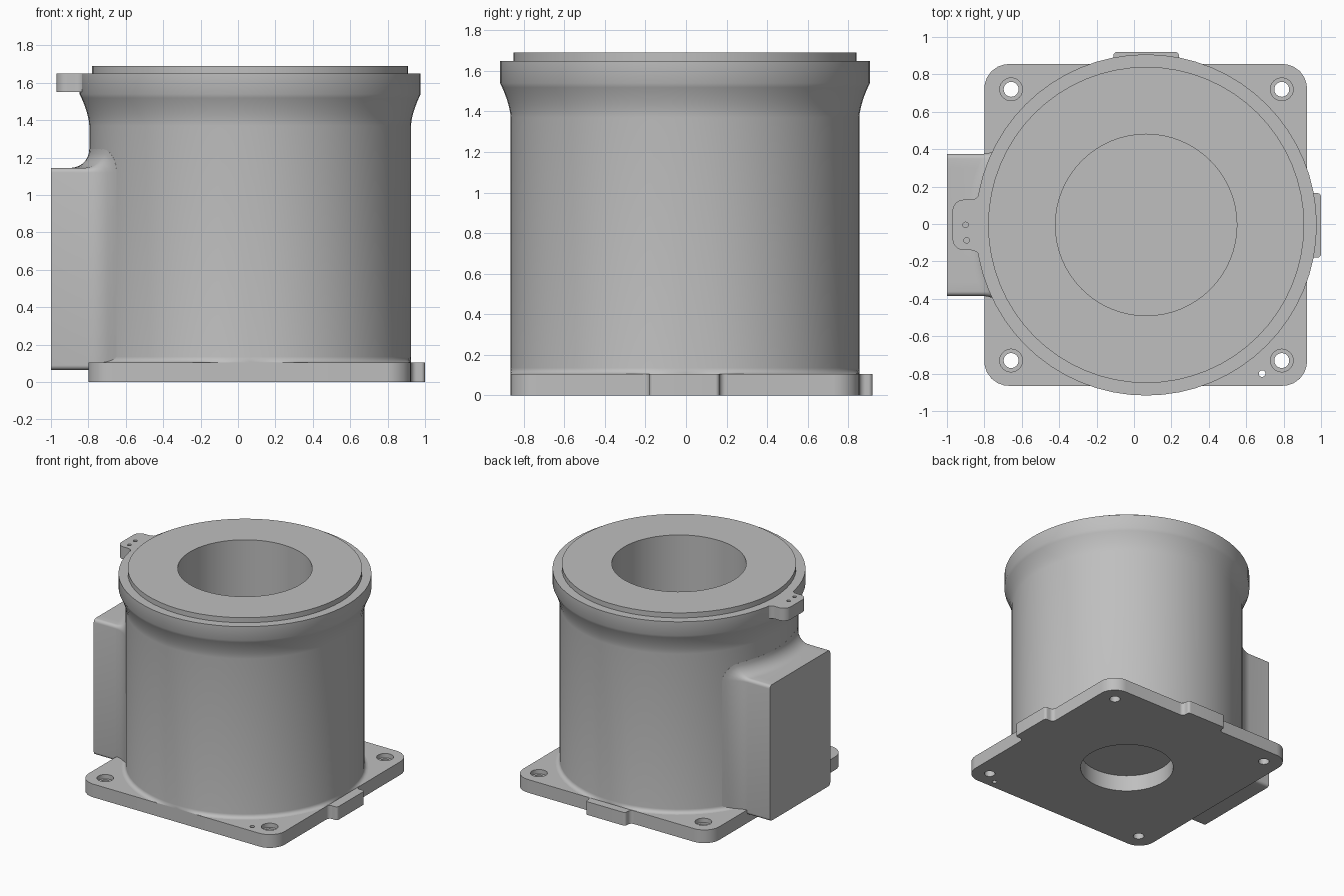
import bpy, bmesh, math
from mathutils import Vector

if "Cube" in bpy.data.objects:
    bpy.data.objects.remove(bpy.data.objects["Cube"])

CX, CY = 0.065, -0.005      # axis of the round body
R = 0.86                    # body radius
SEG = 64

grey = bpy.data.materials.new("plain grey")
grey.diffuse_color = (0.52, 0.52, 0.52, 1)
grey.use_nodes = True
grey.node_tree.nodes["Principled BSDF"].inputs["Base Color"].default_value = grey.diffuse_color


def finish(name, bm, smooth=True):
    bmesh.ops.recalc_face_normals(bm, faces=bm.faces[:])
    me = bpy.data.meshes.new(name)
    bm.to_mesh(me)
    bm.free()
    me.materials.append(grey)
    ob = bpy.data.objects.new(name, me)
    bpy.context.collection.objects.link(ob)
    if smooth:
        shade(ob)
    return ob


def activate(ob):
    bpy.ops.object.select_all(action='DESELECT')
    ob.select_set(True)
    bpy.context.view_layer.objects.active = ob


def shade(ob):
    activate(ob)
    bpy.ops.object.shade_smooth_by_angle(angle=math.radians(32))


def skin(bm, rings):
    """Join closed rings of points with quads and cap both ends."""
    vs = [[bm.verts.new(p) for p in ring] for ring in rings]
    n = len(vs[0])
    for a, b in zip(vs, vs[1:]):
        for i in range(n):
            j = (i + 1) % n
            bm.faces.new((a[i], a[j], b[j], b[i]))
    bm.faces.new(vs[0])
    bm.faces.new(vs[-1])


def lathe(bm, profile, cx, cy, seg):
    skin(bm, [[(cx + r * math.cos(2 * math.pi * i / seg),
                cy + r * math.sin(2 * math.pi * i / seg), z)
               for i in range(seg)] for r, z in profile])


def outline(corners, steps=6):
    """Polygon with a radius at each corner."""
    pts = []
    for i, (x, y, r) in enumerate(corners):
        p = Vector((x, y))
        if r == 0:
            pts.append(p)
            continue
        a = (Vector(corners[i - 1][:2]) - p).normalized()
        b = (Vector(corners[(i + 1) % len(corners)][:2]) - p).normalized()
        half = a.angle(b) / 2
        d = r / math.tan(half)
        c = p + (a + b).normalized() * (r / math.sin(half))
        v1, v2 = p + a * d - c, p + b * d - c
        for k in range(steps + 1):
            pts.append(c + v1.lerp(v2, k / steps).normalized() * r)
    return pts


def slab(name, corners, z0, z1):
    bm = bmesh.new()
    pts = outline(corners)
    skin(bm, [[(p.x, p.y, z) for p in pts] for z in (z0, z1)])
    return finish(name, bm, False)


def cut(ob, holes):
    """Subtract turned cutters: (x, y, profile, segments)."""
    bm = bmesh.new()
    for x, y, profile, seg in holes:
        lathe(bm, profile, x, y, seg)
    tool = finish("hole_cutter", bm, False)
    tool.hide_render = True
    m = ob.modifiers.new("holes", 'BOOLEAN')
    m.operation, m.solver, m.object = 'DIFFERENCE', 'EXACT', tool
    activate(ob)
    bpy.ops.object.modifier_apply(modifier=m.name)
    bpy.data.objects.remove(tool)
    shade(ob)


# Base plate with two edge tabs, counterbored corner holes and a round recess
X0, X1, Y0, Y1 = -0.80, 0.925, -0.865, 0.855
PLATE = 0.105
plate = slab("base_plate", [
    (X0, Y0, .13), (X1, Y0, .13),
    (X1, -.18, .03), (1.0, -.18, .02), (1.0, .165, .02), (X1, .165, .03),
    (X1, Y1, .13),
    (.24, Y1, .03), (.24, .92, .02), (-.11, .92, .02), (-.11, Y1, .03),
    (X0, Y1, .13)], 0, PLATE)
bolt = [(.04, -.1), (.04, .07), (.061, .07), (.061, .2)]
cut(plate, [(x, y, bolt, 24) for x in (-.657, .79) for y in (-.73, .72)]
    + [(.685, -.80, [(.018, -.1), (.018, .2)], 12),
       (CX, CY, [(.345, -.1), (.345, .2)], SEG)])

# Round body: bore, top lip, flared rim, wall, foot fillet and underside recess
profile = [(.485, .2), (.485, 1.69), (.845, 1.69), (.845, 1.65), (.912, 1.65)]
for k in range(9):
    t = 1 - k / 8
    profile.append((R + .052 * t ** 1.6, 1.37 + .17 * t))
for k in range(6):
    a = k / 5 * math.pi / 2
    profile.append((R + .03 * (1 - math.cos(a)), PLATE + .03 * (1 - math.sin(a))))
profile += [(.345, PLATE), (.345, .13)]
bm = bmesh.new()
lathe(bm, profile, CX, CY, SEG)
for v in bm.verts:          # trim the foot fillet at the plate edges
    if v.co.z < .14:
        v.co.x = min(max(v.co.x, X0), X1)
        v.co.y = min(max(v.co.y, Y0), Y1)
finish("round_body", bm)

# Side box, blended into the body by a concave fillet
BY0, BY1, BZ0, BZ1, BR, FIL = -.385, .375, .065, 1.145, .025, .1
section = []                # (y, z, outward y, outward z)
for cy, cz, start in ((BY1 - BR, BZ1 - BR, 0), (BY0 + BR, BZ1 - BR, 90),
                      (BY0 + BR, BZ0 + BR, 180), (BY1 - BR, BZ0 + BR, 270)):
    for k in range(6):
        a = math.radians(start + 18 * k)
        c, s = math.cos(a), math.sin(a)
        section.append((cy + BR * c, cz + BR * s, c, s))
    if start in (0, 180):   # extra points along the top and bottom edges
        for k in range(1, 14):
            y = cy + (BY0 + BY1 - 2 * cy) * k / 14
            section.append((y, cz + BR * s, 0, s))


def box_ring(d, off):
    ring = []
    for y, z, ny, nz in section:
        yy, zz = y + ny * off, z + max(nz, 0) * off
        ring.append((CX - math.sqrt(R * R - (yy - CY) ** 2) - d, yy, zz))
    return ring


rings = [[(-1, y, z) for y, z, _, _ in section]]
for k in range(8):
    a = k / 7 * math.pi / 2
    rings.append(box_ring(FIL * (1 - math.sin(a)), FIL * (1 - math.cos(a))))
rings.append(box_ring(-.02, FIL))
bm = bmesh.new()
skin(bm, rings)
finish("side_box", bm)

# Rim ear with two small blind holes
ear = slab("rim_ear", [
    (-.97, .13, .06), (-.835, .13, .05), (-.80, .24, 0), (-.72, .24, 0),
    (-.72, -.25, 0), (-.80, -.25, 0), (-.835, -.14, .05), (-.97, -.14, .06)],
    1.55, 1.65)
pin = [(.015, 1.59), (.015, 1.75)]
cut(ear, [(-.90, -.005, pin, 12), (-.895, -.087, pin, 12)])
